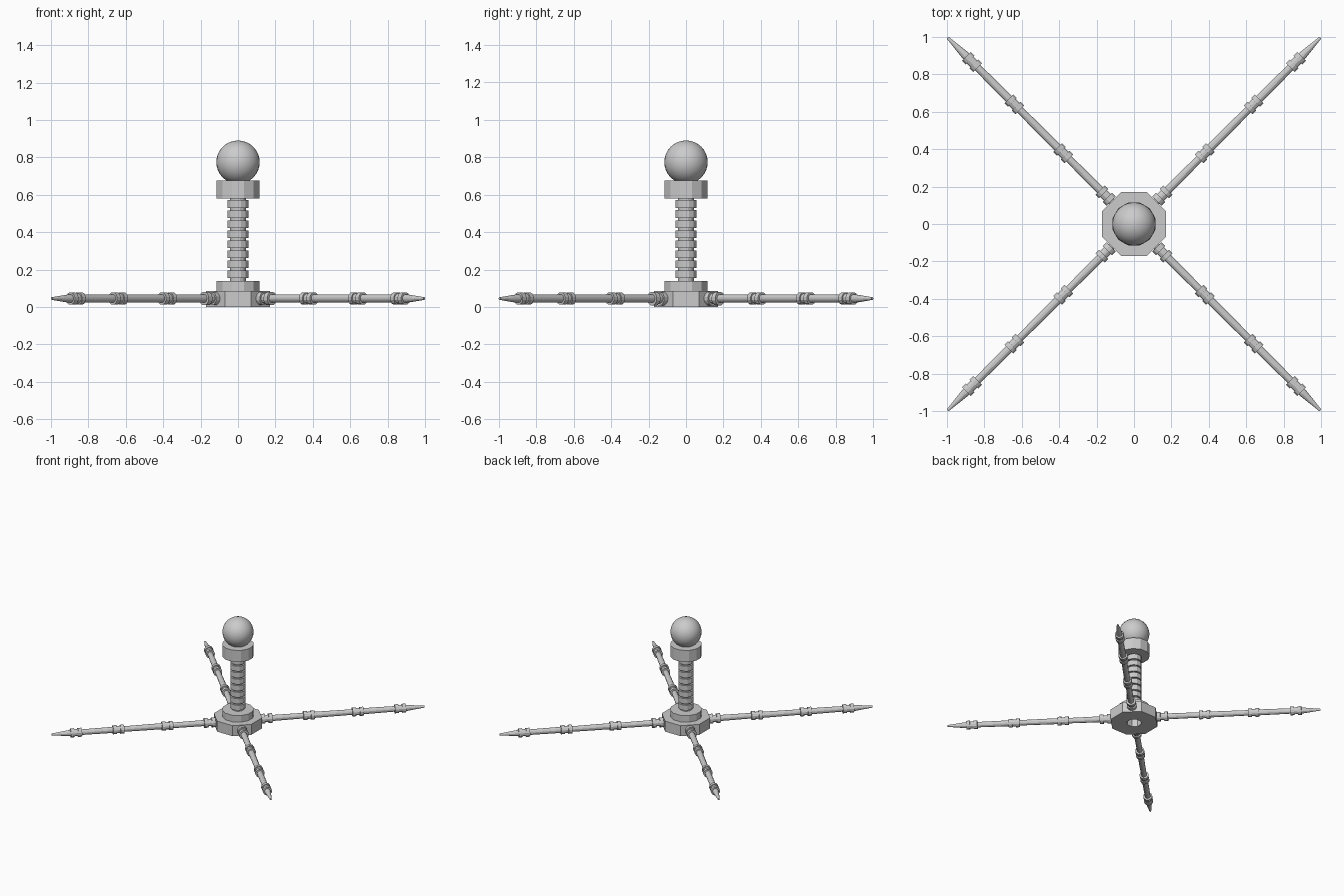
import bpy, bmesh, math
from mathutils import Matrix

if "Cube" in bpy.data.objects:
    bpy.data.objects.remove(bpy.data.objects["Cube"])


def lathe(name, profile, sides, matrix=Matrix.Identity(4)):
    """Revolve (radius, height) points round z with a flat side facing front."""
    bm = bmesh.new()
    rings = []
    for r, z in profile:
        if r == 0:
            rings.append([bm.verts.new((0, 0, z))] * sides)
        else:
            ring = []
            for i in range(sides):
                a = 2 * math.pi * (i + 0.5) / sides
                ring.append(bm.verts.new((r * math.cos(a), r * math.sin(a), z)))
            rings.append(ring)
    for a, b in zip(rings, rings[1:]):
        for i in range(sides):
            j = (i + 1) % sides
            quad = list(dict.fromkeys((a[i], a[j], b[j], b[i])))
            bm.faces.new(quad)
    bmesh.ops.recalc_face_normals(bm, faces=bm.faces)
    bm.transform(matrix)
    mesh = bpy.data.meshes.new(name)
    bm.to_mesh(mesh)
    bm.free()
    obj = bpy.data.objects.new(name, mesh)
    bpy.context.collection.objects.link(obj)
    return obj


# Octagonal base with a blind bore underneath, and the step on top
lathe("base", [(0, 0.075), (0.056, 0.075), (0.056, 0), (0.184, 0),
               (0.184, 0.086), (0, 0.086)], 8)
lathe("base_step", [(0, 0.08), (0.119, 0.08), (0.119, 0.14), (0, 0.14)], 12)

# Ribbed column: core with eight raised rings
column = [(0, 0.13), (0.043, 0.13)]
for i in range(8):
    z = 0.175 + i * 0.0535
    column += [(0.043, z - 0.021), (0.057, z - 0.021),
               (0.057, z + 0.021), (0.043, z + 0.021)]
column += [(0.043, 0.59), (0, 0.59)]
lathe("column", column, 12)

# Collar and ball on top
lathe("top_collar", [(0, 0.58), (0.119, 0.58), (0.119, 0.675), (0, 0.675)], 12)
bpy.ops.mesh.primitive_uv_sphere_add(segments=32, ring_count=16, radius=0.116,
                                     location=(0, 0, 0.774))
ball = bpy.context.object
ball.name = "ball"
bpy.ops.object.shade_smooth_by_angle()

# Four diagonal legs with double-flanged joints and a pointed tip
leg = [(0, 0.14), (0.021, 0.14)]
for centre, r in ((0.215, 0.037), (0.535, 0.034), (0.905, 0.034), (1.225, 0.034)):
    leg += [(0.021, centre - 0.042), (r, centre - 0.042), (r, centre - 0.014),
            (0.027, centre - 0.014), (0.027, centre + 0.014),
            (r, centre + 0.014), (r, centre + 0.042), (0.023, centre + 0.042)]
leg += [(0.023, 1.275), (0.007, 1.409), (0, 1.409)]
names = ("back_right_leg", "back_left_leg", "front_left_leg", "front_right_leg")
for k, name in enumerate(names):
    m = (Matrix.Translation((0, 0, 0.045))
         @ Matrix.Rotation(math.radians(45 + 90 * k), 4, 'Z')
         @ Matrix.Rotation(math.pi / 2, 4, 'Y'))
    lathe(name, leg, 12, m)
